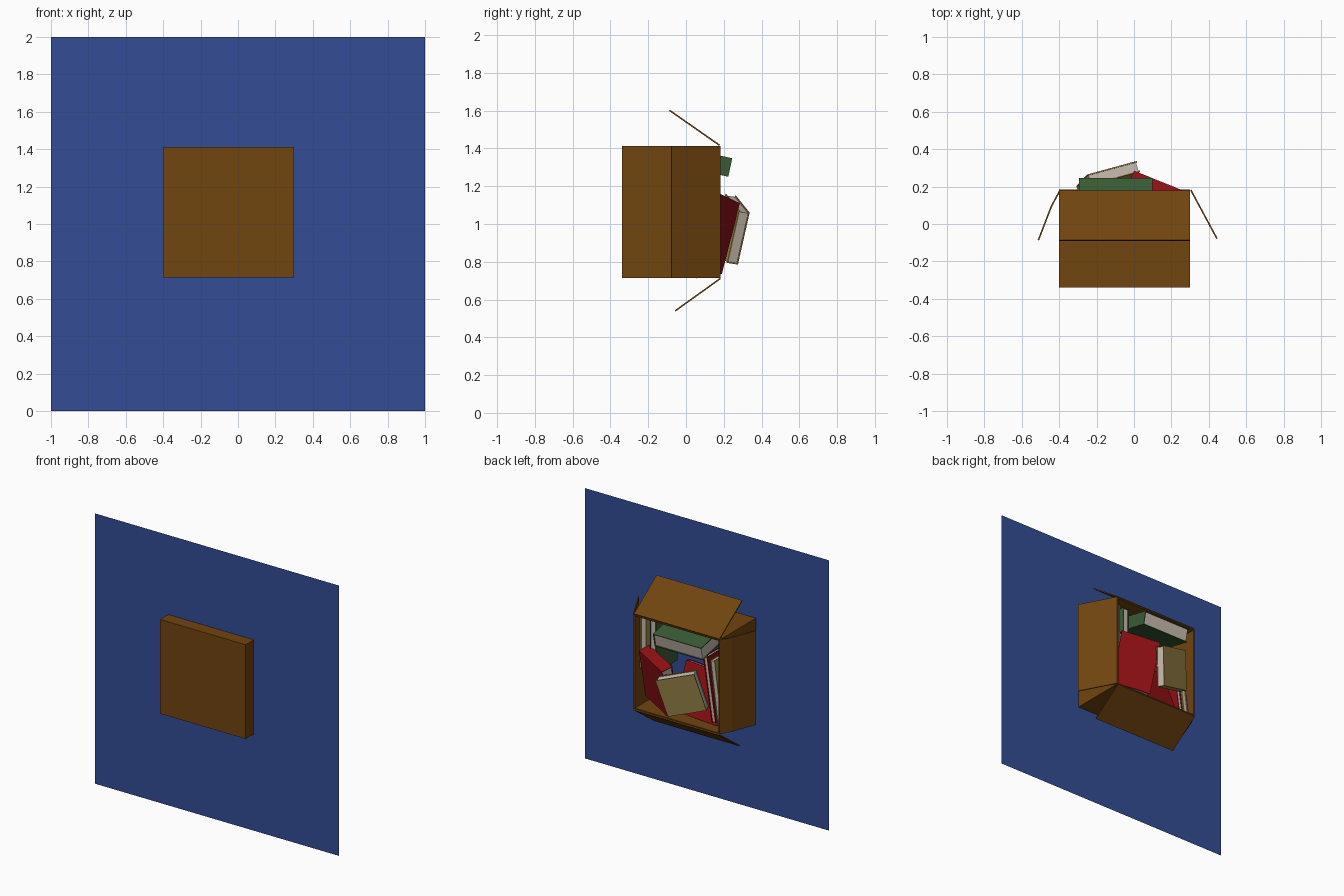
import bpy
import bmesh
from mathutils import Vector as V3

if "Cube" in bpy.data.objects:
    bpy.data.objects.remove(bpy.data.objects["Cube"])


def material(name, rgb):
    m = bpy.data.materials.new(name)
    m.diffuse_color = (*rgb, 1)
    m.use_nodes = True
    m.node_tree.nodes["Principled BSDF"].inputs["Base Color"].default_value = m.diffuse_color
    return m


CARD = material("cardboard_brown", (0.165, 0.058, 0.005))
BLUE = material("floor_blue", (0.033, 0.075, 0.30))
RED = material("cover_red", (0.28, 0.005, 0.007))
GREEN = material("cover_green", (0.042, 0.105, 0.036))
TAN = material("cover_tan", (0.36, 0.26, 0.075))
PAGES = material("pages_cream", (0.58, 0.50, 0.42))


def block(bm, o, u, v, w, mat=0):
    """Slanted box spanned by three edge vectors from corner o."""
    o, u, v, w = V3(o), V3(u), V3(v), V3(w)
    p = [bm.verts.new(o + a * u + b * v + c * w)
         for c in (0, 1) for b in (0, 1) for a in (0, 1)]
    for f in ((0, 2, 3, 1), (4, 5, 7, 6), (0, 1, 5, 4),
              (2, 6, 7, 3), (0, 4, 6, 2), (1, 3, 7, 5)):
        bm.faces.new([p[i] for i in f]).material_index = mat


def finish(name, bm, *mats):
    bmesh.ops.recalc_face_normals(bm, faces=bm.faces)
    me = bpy.data.meshes.new(name)
    bm.to_mesh(me)
    bm.free()
    for m in mats:
        me.materials.append(m)
    ob = bpy.data.objects.new(name, me)
    bpy.context.collection.objects.link(ob)
    return ob


def book(name, o, u, v, t, cover):
    """Spine runs along u at corner o; pages open along v; front cover faces u x v."""
    o, u, v = V3(o), V3(u), V3(v)
    n = -u.cross(v).normalized()
    uu, vv = u.normalized(), v.normalized()
    b, lip = 0.006, 0.006
    bm = bmesh.new()
    block(bm, o, u, v, n * b)
    block(bm, o + n * (t - b), u, v, n * b)
    block(bm, o + n * b, u, vv * b, n * (t - 2 * b))
    block(bm, o + n * b + uu * lip + vv * b, u - uu * 2 * lip,
          v - vv * (b + lip), n * (t - 2 * b), 1)
    finish(name, bm, cover, PAGES)


# floor sheet
bm = bmesh.new()
bm.faces.new([bm.verts.new((x, -0.245, z))
              for x, z in ((-1, 0), (1, 0), (1, 2), (-1, 2))])
finish("floor_sheet", bm, BLUE)

# carton: base and four walls, open towards +y
X0, X1, Z0, Z1, Y0, Y1, T = -0.4, 0.3, 0.715, 1.412, -0.34, 0.18, 0.008
W, H, D = X1 - X0, Z1 - Z0, Y1 - Y0
bm = bmesh.new()
block(bm, (X0, Y0, Z0), (W, 0, 0), (0, T, 0), (0, 0, H))
for x in (X0, X1 - T):
    block(bm, (x, Y0 + T, Z0), (T, 0, 0), (0, D - T, 0), (0, 0, H))
for z in (Z0, Z1 - T):
    block(bm, (X0 + T, Y0 + T, z), (W - 2 * T, 0, 0), (0, D - T, 0), (0, 0, T))
finish("carton", bm, CARD)


# folded-back flaps
def flap(name, o, along, *steps):
    bm = bmesh.new()
    o, along = V3(o), V3(along)
    for s in steps:
        s = V3(s)
        block(bm, o, along, s, along.cross(s).normalized() * T)
        o = o + s
    finish(name, bm, CARD)


flap("flap_top", (X0, Y1, Z1 + 0.008), (W, 0, 0), (0, -0.265, 0.185))
flap("flap_bottom", (X0, Y1, Z0), (W, 0, 0), (0, -0.24, -0.172))
flap("flap_right", (X1, Y1, Z0), (0, 0, H), (0.14, -0.26, 0))
flap("flap_left", (X0, Y1, Z0), (0, 0, H), (-0.045, -0.083, 0), (-0.07, -0.182, 0))

# loose books on top
book("tan_book", (-0.044, 0.275, 0.785), (-0.265, -0.072, 0.09),
     (0.059, 0.062, 0.275), 0.06, TAN)
book("red_book_front", (0.0, 0.285, 1.11), (0.26, -0.105, 0.05),
     (0.012, -0.095, -0.375), 0.085, RED)
book("green_book", (0.1, -0.005, 1.402), (0, 0.25, -0.054),
     (-0.395, 0, 0), 0.1, GREEN)
book("red_book_back", (0.0, 0.0, 1.09), (0.01, 0.11, -0.34),
     (-0.34, 0.0, -0.02), 0.06, RED)

# books standing at the sides, pages outward
for i, (x, z, lean, h, t, c) in enumerate((
        (0.235, 1.0, 0.0, 0.395, 0.05, TAN), (0.155, 1.0, 0.0, 0.39, 0.05, GREEN),
        (-0.385, 0.76, 0.06, 0.46, 0.04, TAN), (-0.335, 0.76, 0.07, 0.47, 0.035, RED))):
    book("standing_book_%d" % (i + 1), (x, -0.12, z), (lean, 0, h),
         (0, 0.25, 0), t, c)
